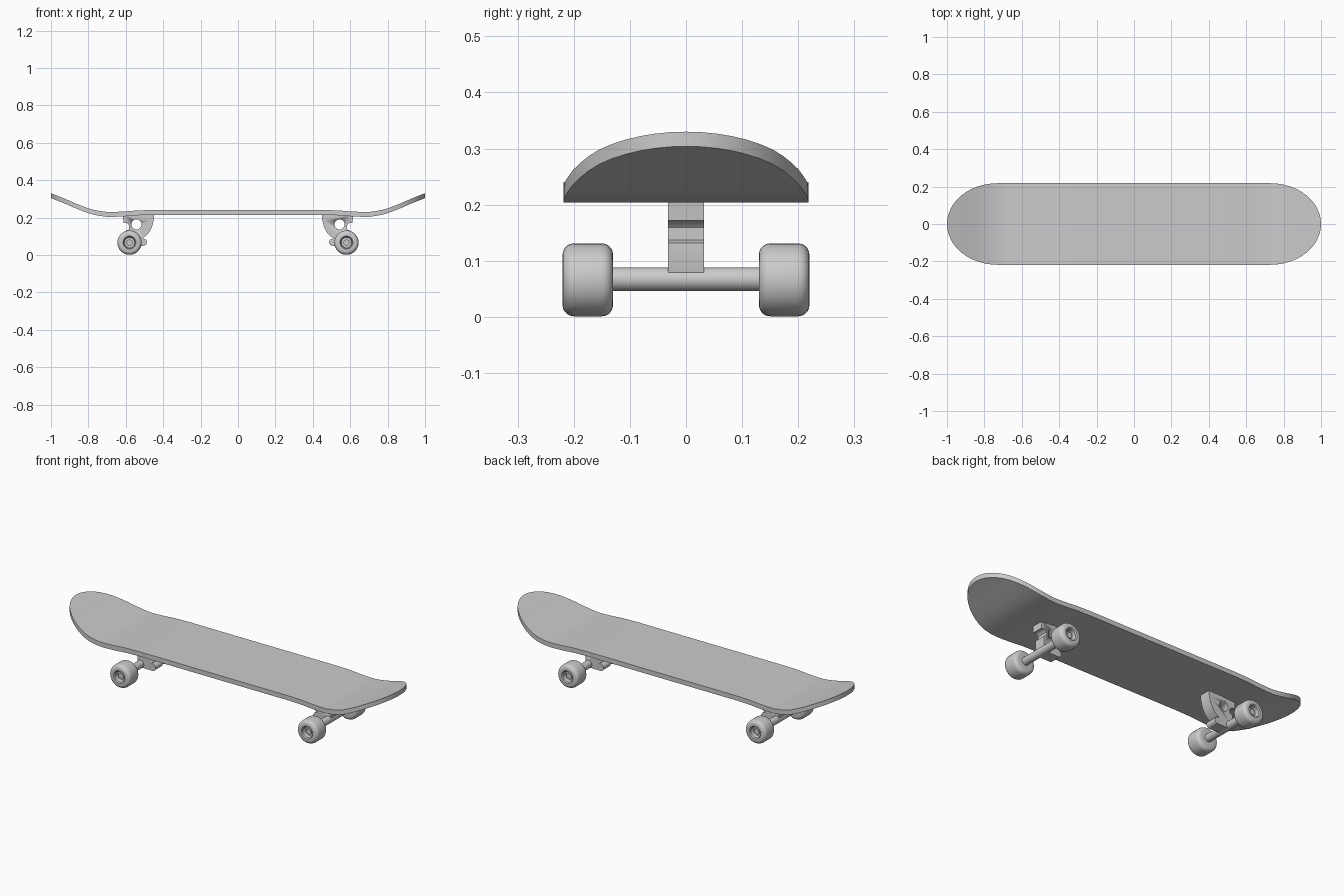
import bpy, bmesh, math

if "Cube" in bpy.data.objects:
    bpy.data.objects.remove(bpy.data.objects["Cube"])


def finish(name, bm, angle=35):
    bmesh.ops.remove_doubles(bm, verts=bm.verts, dist=1e-5)
    bmesh.ops.recalc_face_normals(bm, faces=bm.faces)
    me = bpy.data.meshes.new(name)
    bm.to_mesh(me)
    bm.free()
    ob = bpy.data.objects.new(name, me)
    bpy.context.collection.objects.link(ob)
    bpy.ops.object.select_all(action='DESELECT')
    ob.select_set(True)
    bpy.context.view_layer.objects.active = ob
    bpy.ops.object.shade_smooth_by_angle(angle=math.radians(angle))
    return ob


def lathe(name, profile, x, z, side=1, n=32):
    """Revolve (radius, y) points about a y-directed axis."""
    bm = bmesh.new()
    rings = []
    for i in range(n):
        a = 2 * math.pi * i / n
        rings.append([bm.verts.new((x + r * math.cos(a), side * y, z + r * math.sin(a)))
                      for r, y in profile])
    for i in range(n):
        p, q = rings[i], rings[(i + 1) % n]
        for j in range(len(profile) - 1):
            bm.faces.new((p[j], p[j + 1], q[j + 1], q[j]))
    bmesh.ops.dissolve_degenerate(bm, dist=1e-6, edges=bm.edges)
    return finish(name, bm)


def prism(name, outline, half, s):
    """Extrude an (x, z) outline along y; s mirrors it in x."""
    bm = bmesh.new()
    f = bm.faces.new([bm.verts.new((s * x, -half, z)) for x, z in outline])
    ext = bmesh.ops.extrude_face_region(bm, geom=[f])['geom']
    bmesh.ops.translate(bm, vec=(0, 2 * half, 0),
                        verts=[v for v in ext if isinstance(v, bmesh.types.BMVert)])
    return finish(name, bm)


# Deck: side profile with kicked ends and rounded plan outline
SIDE = [(0, .24), (.46, .24), (.54, .238), (.60, .233), (.66, .230), (.70, .230),
        (.75, .236), (.80, .249), (.86, .272), (.92, .298), (1, .33)]


def height(x):
    x = abs(x)
    for (x0, z0), (x1, z1) in zip(SIDE, SIDE[1:]):
        if x <= x1 + 1e-9:
            return z0 + (z1 - z0) * (x - x0) / (x1 - x0)
    return SIDE[-1][1]


half = [(x, .218) for x in (0, .25, .46, .54, .60, .66, .70)]
half += [(.73 + .27 * math.sin(a), .218 * math.cos(a))
         for a in [i * math.pi / 24 for i in range(13)]]
stations = [(-x, w) for x, w in reversed(half[1:])] + half
bm = bmesh.new()
rows = []
for x, w in stations:
    z = height(x)
    rows.append([bm.verts.new(c) for c in
                 ((x, -w, z), (x, w, z), (x, w, z - .026), (x, -w, z - .026))])
for p, q in zip(rows, rows[1:]):
    for j in range(4):
        k = (j + 1) % 4
        bm.faces.new((p[j], p[k], q[k], q[j]))
bmesh.ops.dissolve_degenerate(bm, dist=1e-5, edges=bm.edges)
finish("deck", bm)

# Trucks and wheels at both ends
AX, AZ = .58, .066
BRACKET = [(.447, .222), (.451, .185), (.460, .15), (.474, .122), (.49, .104), (.51, .09),
           (.52, .06), (.59, .06), (.597, .08), (.597, .132), (.583, .137),
           (.583, .159), (.59, .168), (.60, .172), (.612, .172), (.617, .222)]
PIVOT = [(.59, .087), (.59, .049)] + [
    (.507 - .02 * math.sin(a), .068 - .019 * math.cos(a))
    for a in [i * math.pi / 10 for i in range(11)]]
WHEEL = [(.02, .13), (.045, .13)]
WHEEL += [(.045 + .02 * math.sin(a), .15 - .02 * math.cos(a))
          for a in [i * math.pi / 10 for i in range(1, 6)]]
WHEEL += [(.045 + .02 * math.cos(a), .20 + .02 * math.sin(a))
          for a in [i * math.pi / 10 for i in range(6)]]
WHEEL += [(.035, .22), (.03, .215), (.028, .19), (.016, .19), (.016, .205), (0, .205)]

for s, end in ((1, "right"), (-1, "left")):
    bracket = prism(end + "_truck_bracket", BRACKET, .032, s)
    # Cutter for the bracket's through hole
    cutter = lathe(end + "_hole_cutter", [(0, -.1), (.027, -.1), (.027, .1), (0, .1)],
                   s * .543, .163, n=24)
    cutter.hide_render = True
    cutter.hide_viewport = True
    mod = bracket.modifiers.new("hole", 'BOOLEAN')
    mod.operation = 'DIFFERENCE'
    mod.solver = 'EXACT'
    mod.object = cutter
    prism(end + "_truck_pivot", PIVOT, .032, s)
    lathe(end + "_axle", [(0, -.14), (.021, -.14), (.021, .14), (0, .14)], s * AX, AZ + .001)
    for side, label in ((-1, "front"), (1, "back")):
        lathe(f"{end}_{label}_wheel", WHEEL, s * AX, AZ, side)
